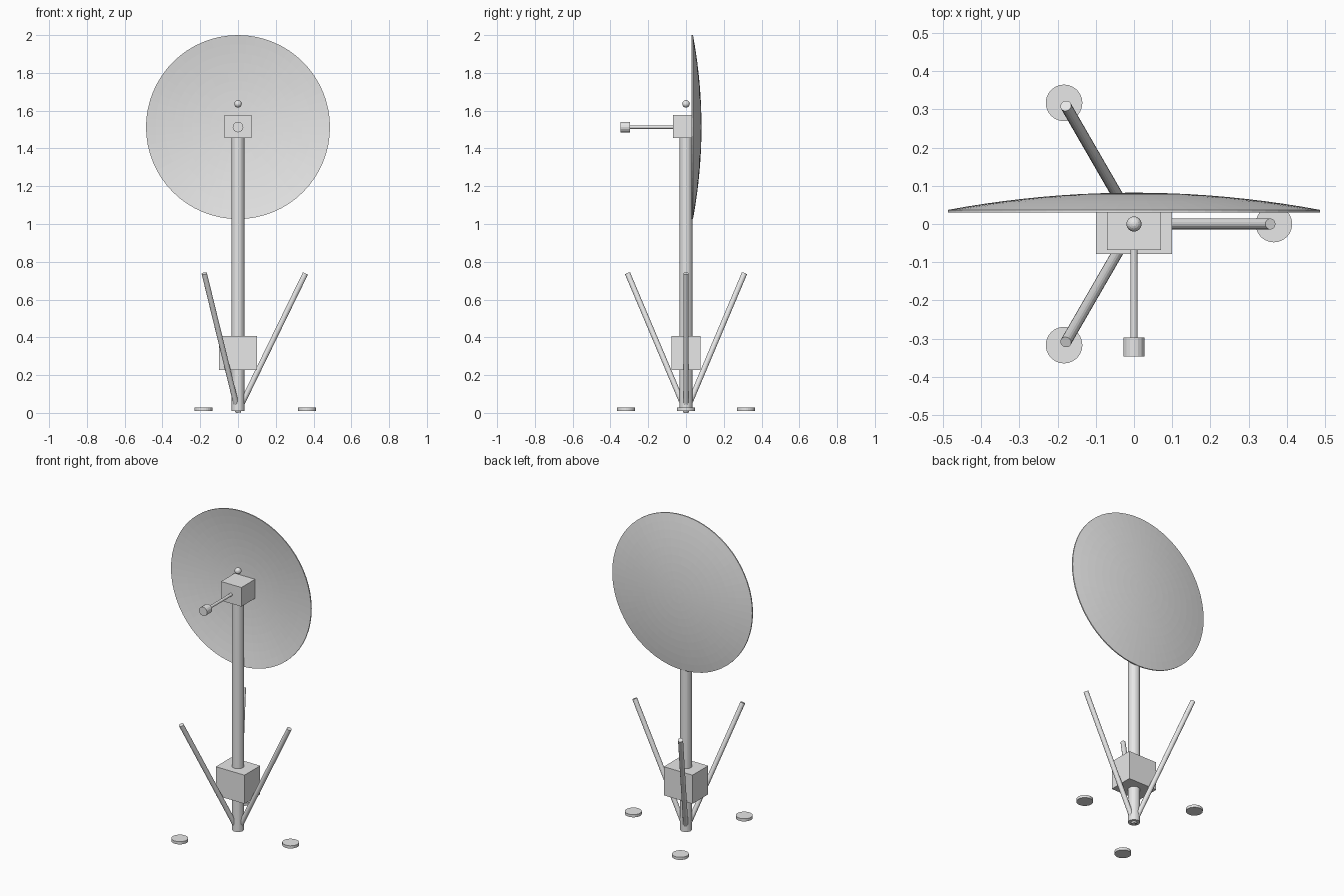
import bpy
import bmesh
import math
from mathutils import Vector, Matrix

cube = bpy.data.objects.get("Cube")
if cube:
    bpy.data.objects.remove(cube, do_unlink=True)

# Single grey finish
grey = bpy.data.materials.new("plain grey")
grey.use_nodes = True
GREY = (0.8, 0.8, 0.8, 1.0)
grey.diffuse_color = GREY
grey.node_tree.nodes["Principled BSDF"].inputs["Base Color"].default_value = GREY


def finish(name, bm):
    mesh = bpy.data.meshes.new(name)
    bmesh.ops.recalc_face_normals(bm, faces=bm.faces)
    bm.to_mesh(mesh)
    bm.free()
    mesh.materials.append(grey)
    obj = bpy.data.objects.new(name, mesh)
    bpy.context.collection.objects.link(obj)
    return obj


def box(name, centre, size):
    bm = bmesh.new()
    bmesh.ops.create_cube(bm, size=1, matrix=Matrix.Translation(centre) @ Matrix.Diagonal((*size, 1)))
    return finish(name, bm)


def rod(name, start, end, radius, sides):
    a, b = Vector(start), Vector(end)
    turn = (b - a).to_track_quat('Z', 'Y').to_matrix().to_4x4()
    bm = bmesh.new()
    bmesh.ops.create_cone(bm, cap_ends=True, segments=sides, radius1=radius, radius2=radius,
                          depth=(b - a).length, matrix=Matrix.Translation((a + b) / 2) @ turn)
    return finish(name, bm)


HUB = 1.513

# Mast and the two housings
rod("mast", (0, 0, 0.01), (0, 0, HUB), 0.034, 24)
box("equipment_box", (0, 0, 0.318), (0.2, 0.156, 0.18))
box("dish_mount", (0, 0, HUB + 0.003), (0.142, 0.136, 0.12))

# Three splayed struts, each with a round foot pad
for i, name in enumerate(("left", "back", "front")):
    angle = i * math.tau / 3
    out = Vector((math.cos(angle), math.sin(angle), 0))
    up = Vector((0, 0, 1))
    rod(name + "_strut", up * 0.0065, out * 0.357 + up * 0.738, 0.0145, 16)
    rod(name + "_foot_pad", out * 0.366 + up * 0.011, out * 0.366 + up * 0.028, 0.048, 24)

# Shallow reflector: thin curved shell spun around the y axis
RADIUS, DEPTH, SHELL, RINGS = 0.487, 0.045, 0.007, 10
bm = bmesh.new()
radii = [RADIUS * k / RINGS for k in range(RINGS + 1)]
curve = [(r, 0.03 + DEPTH * (1 - (r / RADIUS) ** 2)) for r in radii]
profile = curve + [(r, y + SHELL) for r, y in reversed(curve)]
verts = [bm.verts.new((r, y, HUB)) for r, y in profile]
edges = [bm.edges.new(pair) for pair in zip(verts, verts[1:])]
bmesh.ops.spin(bm, geom=verts + edges, cent=(0, 0, HUB), axis=(0, 1, 0), angle=math.tau, steps=64)
bmesh.ops.remove_doubles(bm, verts=bm.verts, dist=0.0005)
finish("dish", bm)

# Feed arm and horn in front of the dish
rod("feed_arm", (0, 0, HUB), (0, -0.31, HUB), 0.009, 12)
rod("feed_horn", (0, -0.297, HUB), (0, -0.347, HUB), 0.028, 16)

# Small beacon above the mount
bm = bmesh.new()
bmesh.ops.create_uvsphere(bm, u_segments=16, v_segments=10, radius=0.02,
                          matrix=Matrix.Translation((0, 0, 1.636)))
finish("beacon", bm)
